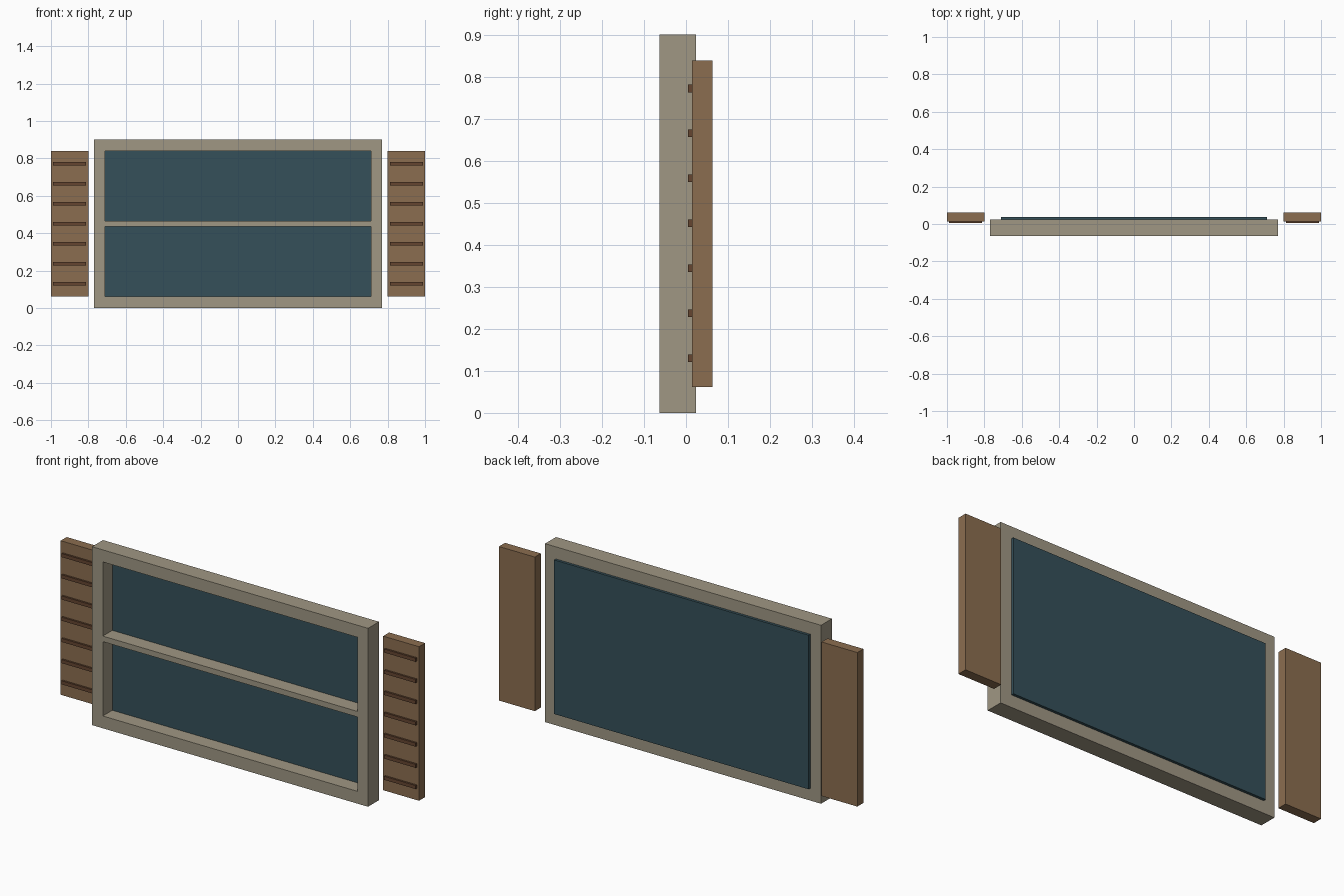
import bpy, bmesh

if "Cube" in bpy.data.objects:
    bpy.data.objects.remove(bpy.data.objects["Cube"])


def material(name, rgb):
    m = bpy.data.materials.new(name)
    m.diffuse_color = (*rgb, 1)
    m.use_nodes = True
    m.node_tree.nodes["Principled BSDF"].inputs["Base Color"].default_value = m.diffuse_color
    return m


STONE = material("stone", (0.35, 0.31, 0.23))
GLASS = material("dark_glass", (0.035, 0.08, 0.10))
WOOD = material("wood", (0.26, 0.155, 0.08))
DARK_WOOD = material("dark_wood", (0.13, 0.06, 0.03))


def add_object(name, bm, mat):
    bmesh.ops.recalc_face_normals(bm, faces=bm.faces)
    me = bpy.data.meshes.new(name)
    bm.to_mesh(me)
    bm.free()
    me.materials.append(mat)
    ob = bpy.data.objects.new(name, me)
    bpy.context.collection.objects.link(ob)
    return ob


def box(name, x, y, z, mat):
    """Box from (min, max) ranges on each axis."""
    bm = bmesh.new()
    bmesh.ops.create_cube(bm, size=1)
    for v in bm.verts:
        v.co = [(r[0] + r[1]) / 2 + c * (r[1] - r[0]) for r, c in zip((x, y, z), v.co)]
    return add_object(name, bm, mat)


def rect_frame(name, outer, inner, y, mat):
    """Rectangular ring: outer and inner are (half width, bottom, top)."""
    bm = bmesh.new()
    loops = []
    for (w, z0, z1), d in ((outer, y[0]), (inner, y[0]), (inner, y[1]), (outer, y[1])):
        loops.append([bm.verts.new((sx, d, z))
                      for sx, z in ((-w, z0), (w, z0), (w, z1), (-w, z1))])
    for i in range(4):
        a, b = loops[i], loops[(i + 1) % 4]
        for j in range(4):
            k = (j + 1) % 4
            bm.faces.new((a[j], a[k], b[k], b[j]))
    return add_object(name, bm, mat)


# Window surround, pane and middle bar
FRONT, BACK = -0.0635, 0.0235
rect_frame("window_frame", (0.77, 0, 0.9), (0.71, 0.062, 0.839), (FRONT, BACK), STONE)
box("window_pane", (-0.71, 0.71), (0.012, 0.037), (0.062, 0.839), GLASS)
box("middle_bar", (-0.71, 0.71), (FRONT, 0.014), (0.437, 0.465), STONE)

# Shutters with raised slats on both sides
for side, s in (("left", -1), ("right", 1)):
    cx = 0.9 * s
    box(f"{side}_shutter", (cx - 0.1, cx + 0.1), (0.0145, 0.0625), (0.062, 0.839), WOOD)
    for i in range(7):
        z = 0.13 + i * 0.107
        box(f"{side}_shutter_slat_{i + 1}", (cx - 0.088, cx + 0.088),
            (0.005, 0.016), (z - 0.009, z + 0.009), DARK_WOOD)
